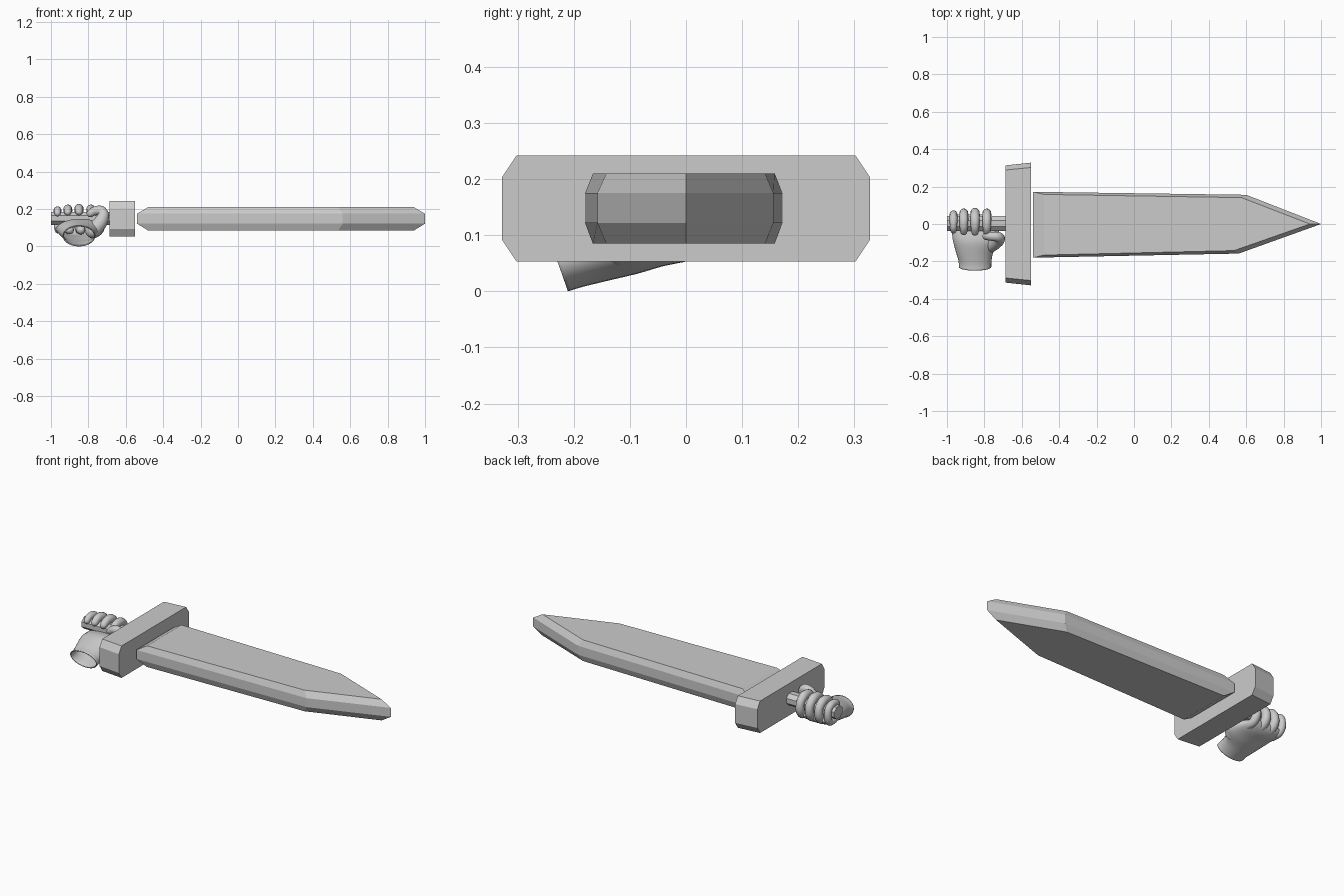
import bpy, bmesh, math
from mathutils import Vector

if "Cube" in bpy.data.objects:
    bpy.data.objects.remove(bpy.data.objects["Cube"])

steel = bpy.data.materials.new("pale grey")
steel.diffuse_color = (0.6, 0.6, 0.6, 1)
steel.use_nodes = True
steel.node_tree.nodes["Principled BSDF"].inputs["Base Color"].default_value = steel.diffuse_color


def finish(name, bm, smooth=False):
    bmesh.ops.recalc_face_normals(bm, faces=bm.faces[:])
    me = bpy.data.meshes.new(name)
    bm.to_mesh(me)
    bm.free()
    me.materials.append(steel)
    ob = bpy.data.objects.new(name, me)
    bpy.context.collection.objects.link(ob)
    if smooth:
        me.polygons.foreach_set("use_smooth", [True] * len(me.polygons))
    return ob


def loft(name, rings, smooth=False, cap_start=True, cap_end=True):
    """Skin a list of equal-length point rings."""
    bm = bmesh.new()
    vs = [[bm.verts.new(p) for p in r] for r in rings]
    n = len(vs[0])
    for a, b in zip(vs, vs[1:]):
        for i in range(n):
            j = (i + 1) % n
            bm.faces.new((a[i], a[j], b[j], b[i]))
    if cap_start:
        bm.faces.new(vs[0][::-1])
    if cap_end:
        bm.faces.new(vs[-1])
    return finish(name, bm, smooth)


def spline(pts, steps=5):
    """Catmull-Rom samples through tuples of any length."""
    p = [pts[0]] + list(pts) + [pts[-1]]
    out = []
    for k in range(len(pts) - 1):
        a, b, c, d = p[k:k + 4]
        for s in range(steps):
            t = s / steps
            out.append(tuple(0.5 * (2 * q + (r - o) * t + (2 * o - 5 * q + 4 * r - u) * t * t
                                    + (3 * q - o - 3 * r + u) * t ** 3)
                             for o, q, r, u in zip(a, b, c, d)))
    return out + [tuple(pts[-1])]


def tube(name, pts, sides=14):
    """Smooth round-ended tube through (x, y, z, radius) points."""
    s = spline(pts)
    pos = [Vector(q[:3]) for q in s]
    rad = [q[3] for q in s]
    # rounded ends
    d0, d1 = (pos[0] - pos[1]).normalized(), (pos[-1] - pos[-2]).normalized()
    ang = [math.radians(a) for a in (28, 55, 80)]
    r0, r1 = rad[0], rad[-1]
    start = [(pos[0] + d0 * r0 * math.sin(a), r0 * math.cos(a)) for a in reversed(ang)]
    end = [(pos[-1] + d1 * r1 * math.sin(a), r1 * math.cos(a)) for a in ang]
    path = start + list(zip(pos, rad)) + end
    rings, u = [], None
    for i, (c, r) in enumerate(path):
        t = (path[min(i + 1, len(path) - 1)][0] - path[max(i - 1, 0)][0]).normalized()
        u = t.orthogonal() if u is None else u - t * u.dot(t)
        u.normalize()
        v = t.cross(u)
        rings.append([c + (u * math.cos(k) + v * math.sin(k)) * r
                      for k in (2 * math.pi * j / sides for j in range(sides))])
    return loft(name, rings, True)


# Blade: pointed outline with bevelled rims above and below
outer = [(-0.54, -0.18), (0.56, -0.158), (1.0, 0.0), (0.60, 0.156), (-0.54, 0.172)]
inner = [(-0.48, -0.166), (0.535, -0.142), (0.94, 0.0), (0.575, 0.141), (-0.48, 0.158)]
loft("blade", [[(x, y, z) for x, y in outline] for outline, z in
               ((inner, 0.085), (outer, 0.122), (outer, 0.175), (inner, 0.21))])

# Crossguard: chamfered block, slightly narrower at the grip side
guard = [(0.328, 0.092), (0.328, 0.203), (0.302, 0.242), (-0.302, 0.242),
         (-0.328, 0.203), (-0.328, 0.092), (-0.302, 0.053), (0.302, 0.053)]
loft("crossguard", [[(x, y * s, z) for y, z in guard] for x, s in ((-0.687, 0.955), (-0.551, 1.0))])

# Eight-sided grip
loft("grip", [[(x, 0.003 + 0.043 * math.cos(a), 0.15 + 0.038 * math.sin(a))
               for a in (math.radians(22.5 + 45 * k) for k in range(8))] for x in (-1.0, -0.68)])

# Palm and open wrist: y, x centre, z centre, half width, half height, slant of the ring
palm = [(-0.23, -0.850, 0.056, 0.087, 0.056, -0.35),
        (-0.20, -0.850, 0.062, 0.088, 0.054, -0.30),
        (-0.15, -0.852, 0.075, 0.100, 0.056, -0.20),
        (-0.09, -0.843, 0.090, 0.125, 0.058, -0.10),
        (-0.04, -0.848, 0.093, 0.126, 0.048, 0.0),
        (0.01, -0.865, 0.092, 0.115, 0.036, 0.0),
        (0.04, -0.870, 0.096, 0.105, 0.022, 0.0),
        (0.052, -0.870, 0.100, 0.090, 0.006, 0.0)]
rings = []
for y, xc, zc, hx, hz, tilt in spline(palm, 3):
    rings.append([(xc + hx * math.cos(a), y + tilt * hz * math.sin(a), zc + hz * math.sin(a))
                  for a in (2 * math.pi * k / 28 for k in range(28))])
hand = loft("palm", rings, True, cap_start=False)
shell = hand.modifiers.new("skin", 'SOLIDIFY')
shell.thickness = 0.006
shell.offset = -1

# Four fingers curled round the back of the grip and over its top
for i, x in enumerate((-0.965, -0.910, -0.850, -0.787)):
    r = (0.020, 0.023, 0.024, 0.023)[i]
    g = (-0.006, 0.0, 0.002, 0.0)[i]
    tube("finger_%d" % (i + 1), [(x + 0.01, -0.02, 0.088, r), (x + 0.004, 0.030, 0.092, r),
                                 (x, 0.056 + g, 0.125, r * 1.05), (x, 0.055 + g, 0.168, r),
                                 (x, 0.025, 0.197 + g, r * 1.05), (x, -0.015, 0.199 + g, r * 0.95),
                                 (x, -0.040 - g, 0.184 + g, r * 0.85)])

# Thumb rising from the palm and bending over the grip
tube("thumb", [(-0.775, -0.115, 0.085, 0.042), (-0.738, -0.095, 0.125, 0.038),
               (-0.720, -0.078, 0.165, 0.031), (-0.732, -0.068, 0.190, 0.027),
               (-0.765, -0.066, 0.190, 0.024), (-0.790, -0.066, 0.176, 0.020)])
